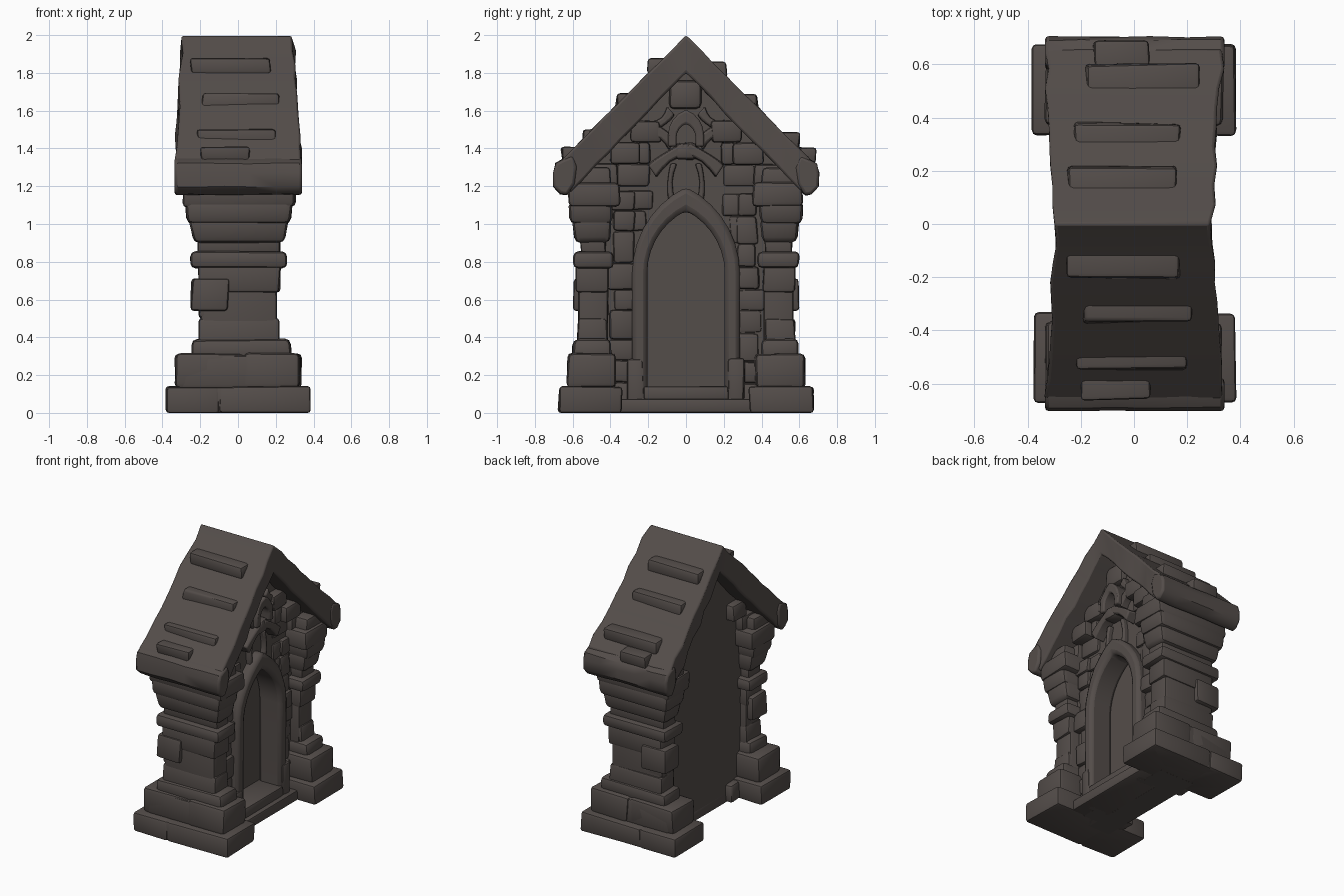
import bpy, bmesh, math, random
from mathutils import Vector

if "Cube" in bpy.data.objects:
    bpy.data.objects.remove(bpy.data.objects["Cube"])

random.seed(4)
stone_mat = bpy.data.materials.new("dark stone")
stone_mat.diffuse_color = (0.088, 0.074, 0.068, 1)
stone_mat.use_nodes = True
stone_mat.node_tree.nodes["Principled BSDF"].inputs["Base Color"].default_value = stone_mat.diffuse_color


def finish(name, bm):
    bmesh.ops.recalc_face_normals(bm, faces=bm.faces[:])
    for v in bm.verts:
        v.co.z = max(v.co.z, 0)
    me = bpy.data.meshes.new(name)
    bm.to_mesh(me)
    bm.free()
    me.materials.append(stone_mat)
    ob = bpy.data.objects.new(name, me)
    bpy.context.collection.objects.link(ob)
    return ob


def jit(a):
    return random.uniform(-a, a)


def stone(name, x, y, z, bevel=0.02, j=0.008, flare=1.0):
    """Worn block from (min, max) ranges; flare scales the bottom end."""
    bm = bmesh.new()
    bmesh.ops.create_cube(bm, size=1)
    c = Vector((sum(x) / 2, sum(y) / 2, sum(z) / 2))
    s = Vector((x[1] - x[0], abs(y[1] - y[0]), z[1] - z[0]))
    for v in bm.verts:
        f = flare if v.co.z < 0 else 1
        v.co = Vector((v.co.x * s.x * f + c.x + jit(j), v.co.y * s.y * f + c.y + jit(j),
                       v.co.z * s.z + c.z + jit(j * 0.5)))
    bmesh.ops.bevel(bm, geom=bm.edges[:], offset=min(bevel, min(s) * 0.3), segments=2,
                    profile=0.5, affect='EDGES')
    return finish(name, bm)


def prism(name, pts, x0, x1):
    """Outline in the y-z plane extruded along x."""
    bm = bmesh.new()
    f = bm.faces.new([bm.verts.new((x0, y, z)) for y, z in pts])
    g = bmesh.ops.extrude_face_region(bm, geom=[f])['geom']
    for v in g:
        if isinstance(v, bmesh.types.BMVert):
            v.co.x = x1
    return finish(name, bm)


def loft(name, rings, bevel=0.0):
    """Skin a row of rings and cap both ends."""
    bm = bmesh.new()
    vs = [[bm.verts.new(p) for p in r] for r in rings]
    n = len(vs[0])
    for a, b in zip(vs, vs[1:]):
        for i in range(n):
            bm.faces.new((a[i], a[(i + 1) % n], b[(i + 1) % n], b[i]))
    bm.faces.new(vs[0])
    bm.faces.new(vs[-1][::-1])
    ob = finish(name, bm)
    if bevel:
        m = ob.modifiers.new("worn edges", 'BEVEL')
        m.width, m.segments, m.angle_limit = bevel, 2, math.radians(50)
    return ob


def arch(w, z0, spring, apex, n=7):
    """Pointed arch from the right foot over the apex to the left foot."""
    h = apex - spring
    r = (w * w + h * h) / (2 * w)
    end = math.asin(h / r)
    half = [(w, z0)] + [(w - r + r * math.cos(end * i / n), spring + r * math.sin(end * i / n))
                        for i in range(n + 1)]
    return half + [(-y, z) for y, z in half[-2::-1]]


def arch_band(name, inner, outer, x0, x1, bevel):
    return loft(name, [[(x0, a[0], a[1]), (x1, a[0], a[1]), (x1 + jit(.004), b[0], b[1]), (x0, b[0], b[1])]
                       for a, b in zip(inner, outer)], bevel)


# roof: two wavy sloping slabs meeting in a ridge, wider at the eaves
N = 9
rings = []
for i in range(-N, N + 1):
    y = i / N * 0.66
    h = 0.295 + 0.04 * abs(i) / N
    top, bot = 2 - abs(y) * 1.0, 1.80 - abs(y) * 0.96
    e = 0 if i == 0 else 0.006
    yb = y * 0.93
    rings.append([(-h + jit(.01), y, top + jit(e)), (h + jit(.01), y, top + jit(e)),
                  (h - .01 + jit(.01), yb, bot + jit(e)), (-h + .01 + jit(.01), yb, bot + jit(e))])
loft("roof", rings, 0.012)

# rounded eave rolls and raised roof shingles
for s, tag in ((-1, "left"), (1, "right")):
    prof = [(.60, 1.36), (.65, 1.345), (.69, 1.32), (.705, 1.27), (.70, 1.2), (.665, 1.16), (.63, 1.15),
            (.59, 1.21), (.58, 1.3)]
    loft("eave_" + tag, [[(x, s * (y + jit(.004)), z + jit(.004)) for y, z in prof]
                         for x in (-.335, -.2, -.07, .06, .2, .34)], 0.015)
    if s < 0:
        rows = [(.205, 1.88, -.25, .17), (.37, 1.69, -.19, .215), (.545, 1.5, -.215, .2), (.66, 1.41, -.2, .06)]
    else:
        rows = [(.215, 1.86, -.25, .16), (.38, 1.685, -.22, .17), (.6, 1.485, -.18, .24), (.69, 1.405, -.15, .06)]
    for k, (y, z, x0, x1) in enumerate(rows):
        stone(f"roof_shingle_{tag}_{k}", (x0, x1), sorted((s * (y - .15), s * y)), (z - .085, z), 0.016, 0.008)

# gable wall behind, flat at the back
gable = [(.44, 0), (.44, 1.12), (.57, 1.24), (0, 1.82), (-.57, 1.24), (-.44, 1.12), (-.44, 0)]
prism("back_wall", gable, -0.15, 0.02)
# front wall with pointed door opening
prism("front_wall", gable + arch(.25, 0, .74, 1.13)[::-1], 0.02, 0.135)
# stepped arch moulding around the door
arch_band("door_arch", arch(.205, 0, .74, 1.07), arch(.285, 0, .74, 1.195), 0.02, 0.20, 0.025)
stone("door_floor", (-.15, .24), (-.36, .36), (0, .075), .012, .004)
stone("door_step", (-.05, .21), (-.225, .225), (.07, .14), .012, .004)

# pillars
for s, tag in ((-1, "left"), (1, "right")):
    def part(nm, x, y, z, *a):
        stone(f"pillar_{nm}_{tag}", x, sorted((s * y[0], s * y[1])), z, *a)
    for k, (x0, x1) in enumerate(((-.38, -.10), (-.10, .38))):
        part(f"plinth_{k}", (x0, x1), (.335, .675), (0, .14), .018, .006)
    part("plinth_core", (-.36, .36), (.342, .668), (0, .137), .015, .004)
    for k, (x0, x1) in enumerate(((-.33, .03), (.03, .335))):
        part(f"second_base_{k}", (x0, x1), (.365, .625), (.13, .315), .025, .01)
    part("second_base_core", (-.3, .3), (.375, .62), (.13, .305), .02, .004)
    part("base_slope", (-.24, .28), (.40, .60), (.28, .39), .03)
    part("shaft_core", (-.198, .205), (.41, .57), (.3, .8), .02, .004)
    for k, (z0, z1) in enumerate(((.34, .5), (.5, .64), (.64, .79))):
        e = (0, -.012, .006)[k]
        part(f"shaft_{k}", (-.205, .215 + e), (.415 - e, .575 + e), (z0, z1), .018, .008)
    part("shaft_block", (-.245, -.05), (.43, .595), (.54, .71), .018)
    part("ring", (-.25, .26), (.38, .60), (.765, .855), .03, .005)
    part("neck", (-.21, .22), (.42, .56), (.84, .94), .015)
    part("capital", (-.26, .27), (.395, .60), (.90, 1.03), .03, .006, .9)
    part("capital_top", (-.28, .29), (.385, .62), (1.0, 1.13), .035, .006, .95)
    part("impost", (-.29, .30), (.35, .62), (1.09, 1.22), .025, .008)
    part("bearer", (-.27, .27), (.40, .60), (1.18, 1.3), .02)
    part("back_foot", (-.2, -.1), (.24, .37), (0, .13), .02)

    # irregular wall stones beside the door
    z = 0.0
    k = 0
    while z < 1.08:
        h = random.uniform(.09, .17)
        w = random.uniform(.37, .43)
        part(f"jamb_stone_{k}", (.05, .165 + jit(.02)), (.27, w), (z, z + h), .018, .008)
        if z > .82:
            part(f"spandrel_stone_{k}", (.05, .155 + jit(.015)), (.17 + (1.1 - z) * .3, .32), (z, z + h), .018, .008)
        z += h
        k += 1
    part("jamb_foot", (.05, .205), (.22, .31), (0, .29), .02, .008)
    # gable stones stepping in under the roof
    for k in range(5):
        z = 1.2 + k * .115
        lim = (1.79 - z - .06) / 1.02
        if lim > .2:
            part(f"gable_stone_outer_{k}", (-.21 if k < 2 else .05, .205 + jit(.025)), (lim - .16, lim),
                 (z, z + .118), .02, .008)
        if lim > .32:
            part(f"gable_stone_inner_{k}", (.05, .16 + jit(.015)), (.19, lim - .15), (z, z + .118), .02, .008)

    # carved tracery arms and curls
    def arm(nm, a, b, w, x1):
        a, b = Vector(a), Vector(b)
        d = (b - a).normalized()
        nrm = Vector((-d.y, d.x))
        rr = []
        for t in range(5):
            p = a.lerp(b, t / 4) + nrm * math.sin(t / 4 * math.pi) * .015
            q = w * (1, .8, .75, .9, 1.1)[t]
            rr.append([(.05, s * (p - nrm * q).x, (p - nrm * q).y), (x1, s * (p - nrm * q * .7).x, (p - nrm * q * .7).y),
                       (x1, s * (p + nrm * q * .7).x, (p + nrm * q * .7).y), (.05, s * (p + nrm * q).x, (p + nrm * q).y)])
        loft(f"tracery_{nm}_{tag}", rr, .01)
    arm("lower_arm", (0, 1.40), (.18, 1.28), .045, .21)
    arm("upper_arm", (.07, 1.42), (.19, 1.50), .045, .19)
    arm("curl", (.17, 1.52), (.08, 1.6), .035, .18)
    arm("mullion", (.065, 1.32), (.075, 1.12), .022, .17)

# small pointed niche and stones above it
arch_band("gable_niche", arch(.05, 1.41, 1.46, 1.53, 4), arch(.095, 1.41, 1.47, 1.605, 4), .05, .22, .01)
stone("gable_keystone", (.05, .18), (-.085, .085), (1.61, 1.76), .03)
stone("tracery_boss", (.05, .21), (-.06, .06), (1.34, 1.43), .025)

# smooth shading with sharp creases
bpy.ops.object.select_all(action='DESELECT')
for ob in bpy.context.scene.objects:
    ob.select_set(True)
    bpy.context.view_layer.objects.active = ob
bpy.ops.object.shade_smooth_by_angle(angle=math.radians(40))
